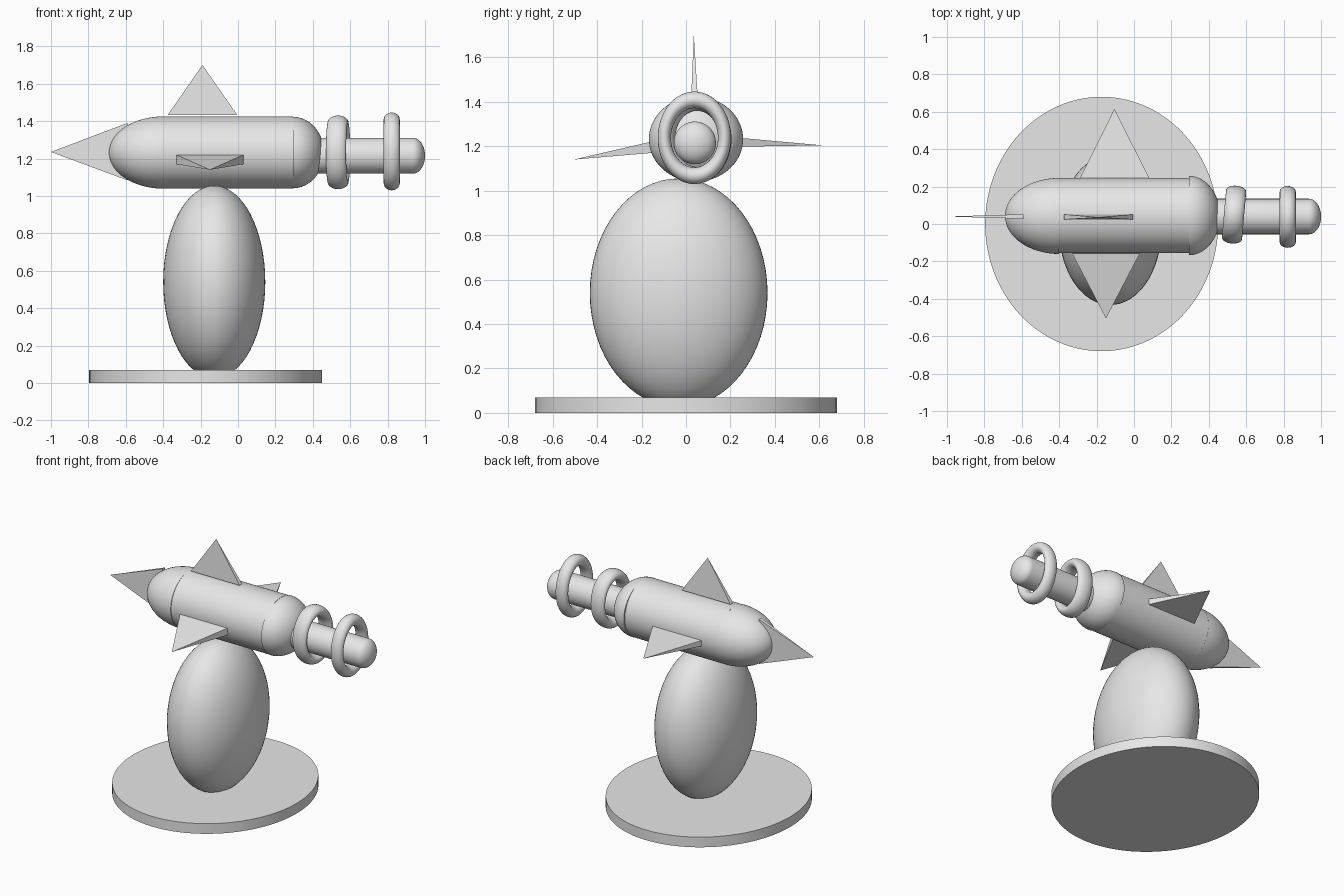
import bpy, bmesh, math
from mathutils import Vector, Matrix

if "Cube" in bpy.data.objects:
    bpy.data.objects.remove(bpy.data.objects["Cube"])

grey = bpy.data.materials.new("plain grey")
grey.diffuse_color = (0.8, 0.8, 0.8, 1)
grey.use_nodes = True
grey.node_tree.nodes["Principled BSDF"].inputs["Base Color"].default_value = grey.diffuse_color


def finish(name, bm, smooth=True):
    bmesh.ops.recalc_face_normals(bm, faces=bm.faces)
    me = bpy.data.meshes.new(name)
    bm.to_mesh(me)
    bm.free()
    ob = bpy.data.objects.new(name, me)
    bpy.context.collection.objects.link(ob)
    me.materials.append(grey)
    if smooth:
        bpy.ops.object.select_all(action='DESELECT')
        ob.select_set(True)
        bpy.context.view_layer.objects.active = ob
        bpy.ops.object.shade_smooth_by_angle(angle=math.radians(35))
    return ob


def lathe_x(name, profile, y, z, ry, rz, n=64):
    """Revolve (x, relative radius) points around an x-directed axis."""
    bm = bmesh.new()
    rings = []
    for x, r in profile:
        if r < 1e-5:
            rings.append([bm.verts.new((x, y, z))])
        else:
            rings.append([bm.verts.new((x, y + ry * r * math.cos(2 * math.pi * i / n),
                                        z + rz * r * math.sin(2 * math.pi * i / n))) for i in range(n)])
    for a, b in zip(rings, rings[1:]):
        for i in range(n):
            j = (i + 1) % n
            q = [a[i % len(a)], a[j % len(a)], b[j % len(b)], b[i % len(b)]]
            bm.faces.new(list(dict.fromkeys(q)))
    return finish(name, bm)


def dome(x0, length, steps=16):
    """Quarter-ellipse profile from full radius at x0 to a tip."""
    return [(x0 + length * math.sin(math.pi / 2 * i / steps),
             math.cos(math.pi / 2 * i / steps)) for i in range(steps + 1)]


def ring(name, centre, ry, rz, minor_x, turn=0, ratio=0.18, n=64, m=24):
    """Oval ring around the barrel; ry and rz are outer radii."""
    bm = bmesh.new()
    rot = Matrix.Rotation(turn, 3, 'Z')
    grid = []
    for i in range(n):
        a = 2 * math.pi * i / n
        row = []
        for k in range(m):
            t = 2 * math.pi * k / m
            r = 1 - ratio + ratio * math.cos(t)
            p = Vector((minor_x * math.sin(t), ry * r * math.cos(a), rz * r * math.sin(a)))
            row.append(bm.verts.new(rot @ p + Vector(centre)))
        grid.append(row)
    for i in range(n):
        for k in range(m):
            i2, k2 = (i + 1) % n, (k + 1) % m
            bm.faces.new((grid[i][k], grid[i2][k], grid[i2][k2], grid[i][k2]))
    return finish(name, bm)


def fin(name, base, apex, half_width, half_thick):
    """Thin four-sided pyramid; the half axes span its rectangular base."""
    bm = bmesh.new()
    b, w, t = Vector(base), Vector(half_width), Vector(half_thick)
    c = [bm.verts.new(p) for p in (b - w - t, b + w - t, b + w + t, b - w + t)]
    tip = bm.verts.new(apex)
    bm.faces.new(c)
    for i in range(4):
        bm.faces.new((c[i], c[(i + 1) % 4], tip))
    return finish(name, bm, False)


# Oval base plate
bm = bmesh.new()
bmesh.ops.create_cone(bm, cap_ends=True, segments=96, radius1=1, radius2=1, depth=1,
                      matrix=Matrix.Translation((-0.173, 0, 0.035)) @ Matrix.Diagonal((0.623, 0.68, 0.07, 1)))
finish("base_plate", bm)

# Egg-shaped stand
bm = bmesh.new()
bmesh.ops.create_uvsphere(bm, u_segments=64, v_segments=32, radius=1,
                          matrix=Matrix.Translation((-0.127, -0.033, 0.54)) @ Matrix.Diagonal((0.273, 0.4, 0.515, 1)))
finish("egg_stand", bm)

# Body: tube, pointed rear dome and a slightly wider front dome
lathe_x("body_tube", [(-0.4, 0), (-0.4, 1), (0.295, 1), (0.295, 0)], 0.045, 1.232, 0.2, 0.193)
lathe_x("rear_dome", [(-0.4, 0)] + dome(-0.4, -0.29), 0.043, 1.232, 0.203, 0.193)
lathe_x("front_dome", [(0.293, 0)] + dome(0.293, 0.167), 0.045, 1.232, 0.212, 0.191)

# Barrel with rounded tip, and its two rings
lathe_x("barrel", [(0.38, 0), (0.38, 1)] + dome(0.935, 0.065), 0.04, 1.215, 0.095, 0.096)
ring("inner_ring", (0.535, 0.05, 1.233), 0.155, 0.197, 0.054, math.radians(-5))
ring("outer_ring", (0.822, 0.038, 1.238), 0.165, 0.208, 0.043)

# Fins
fin("top_fin", (-0.19, 0.038, 1.434), (-0.19, 0.035, 1.7), (0.185, 0, 0), (0, 0.014, 0))
fin("front_fin", (-0.15, -0.155, 1.195), (-0.15, -0.505, 1.14), (0.18, 0, 0), (0, -0.004, 0.025))
fin("back_fin", (-0.103, 0.235, 1.218), (-0.105, 0.615, 1.204), (0.19, 0, 0), (0, 0.001, 0.02))
fin("tail_fin", (-0.592, 0.04, 1.237), (-1.0, 0.04, 1.235), (0, 0, 0.153), (0, 0.012, 0))
